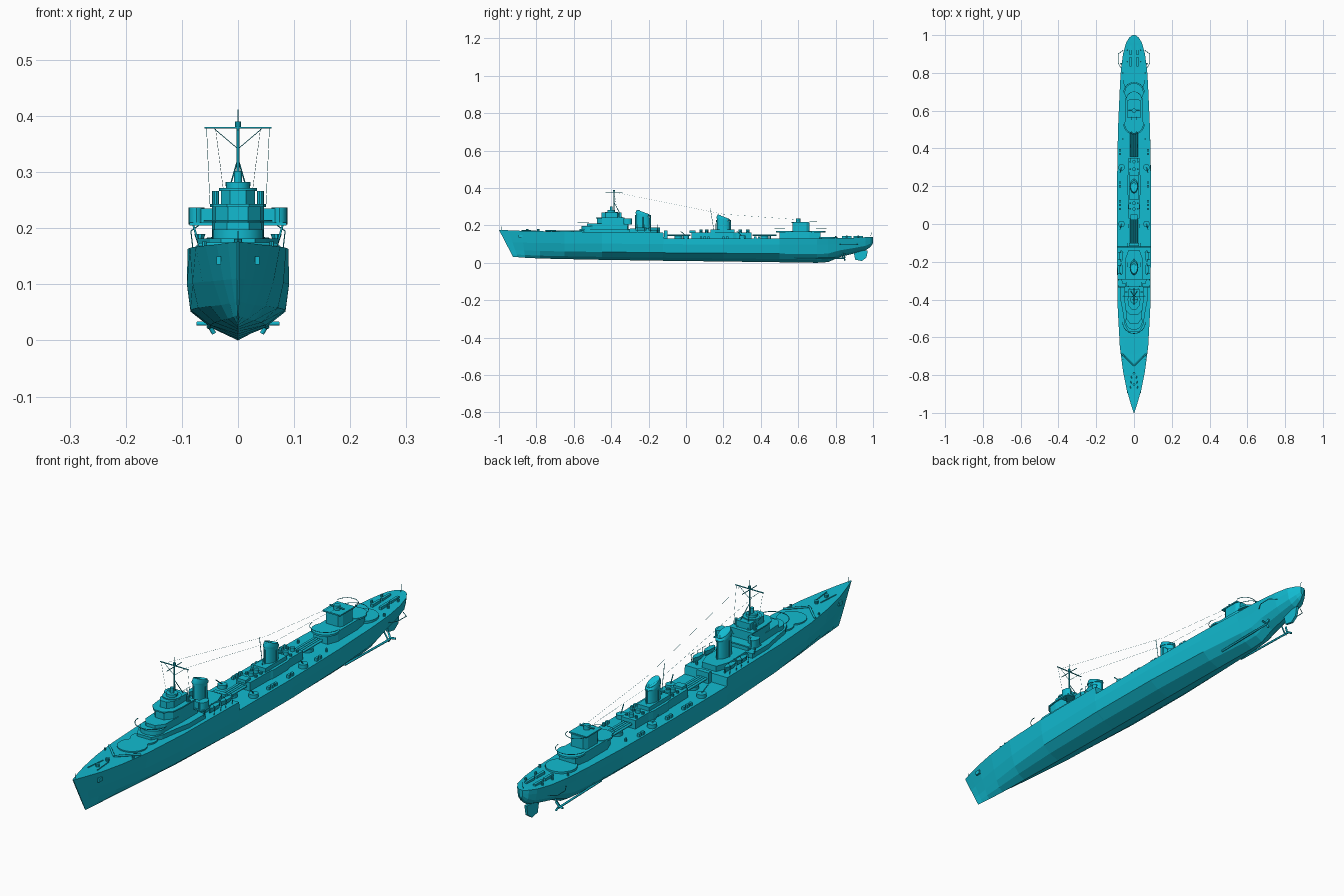
import bpy, bmesh, math
from mathutils import Vector

if "Cube" in bpy.data.objects:
    bpy.data.objects.remove(bpy.data.objects["Cube"])

teal = bpy.data.materials.new("teal")
teal.use_nodes = True
COLOUR = (0.006, 0.5, 0.64, 1)
teal.diffuse_color = COLOUR
teal.node_tree.nodes["Principled BSDF"].inputs["Base Color"].default_value = COLOUR


def finish(name, bm, smooth=False):
    bmesh.ops.recalc_face_normals(bm, faces=bm.faces[:])
    mesh = bpy.data.meshes.new(name)
    bm.to_mesh(mesh)
    bm.free()
    mesh.materials.append(teal)
    ob = bpy.data.objects.new(name, mesh)
    bpy.context.collection.objects.link(ob)
    if smooth:
        bpy.ops.object.select_all(action='DESELECT')
        ob.select_set(True)
        bpy.context.view_layer.objects.active = ob
        bpy.ops.object.shade_smooth_by_angle(angle=math.radians(35))
    return ob


def both_sides(ob):
    ob.modifiers.new("Mirror", 'MIRROR')
    return ob


def loft(name, rings, smooth=False):
    bm = bmesh.new()
    loops = [[bm.verts.new(p) for p in ring] for ring in rings]
    n = len(loops[0])
    for a, b in zip(loops, loops[1:]):
        for i in range(n):
            j = (i + 1) % n
            bm.faces.new((a[i], a[j], b[j], b[i]))
    bm.faces.new(loops[0])
    bm.faces.new(loops[-1])
    return finish(name, bm, smooth)


def block(name, x, y0, y1, z0, z1, cx=0):
    ring = [(-x, y0), (x, y0), (x, y1), (-x, y1)]
    return loft(name, [[(cx + u, v, z) for u, v in ring] for z in (z0, z1)])


def house(name, half, z0, z1):
    """Deckhouse from one half of its plan outline."""
    ring = half + [(-x, y) for x, y in reversed(half)]
    return loft(name, [[(x, y, z) for x, y in ring] for z in (z0, z1)])


def drum(name, x, y, z0, z1, r, r2=None, n=24, ry=1):
    angles = [math.tau * i / n for i in range(n)]
    return loft(name, [[(x + q * math.cos(a), y + q * ry * math.sin(a), z) for a in angles]
                       for z, q in ((z0, r), (z1, r2 or r))], True)


def rod(name, points, r=0.0015, cyclic=False):
    curve = bpy.data.curves.new(name, 'CURVE')
    curve.dimensions = '3D'
    curve.bevel_depth = r
    curve.bevel_resolution = 1
    curve.use_fill_caps = True
    s = curve.splines.new('POLY')
    s.points.add(len(points) - 1)
    for p, q in zip(s.points, points):
        p.co = (*q, 1)
    s.use_cyclic_u = cyclic
    curve.materials.append(teal)
    ob = bpy.data.objects.new(name, curve)
    bpy.context.collection.objects.link(ob)
    return ob


def arc(y, z, r, start, end, n=16):
    return [(r * math.cos(math.radians(start + (end - start) * i / n)),
             y + r * math.sin(math.radians(start + (end - start) * i / n)), z) for i in range(n + 1)]


# Hull: y, half width, deck z, keel z, fullness, rake of the stem
stations = [(-1, .002, .176, .032, .8, .075), (-.95, .018, .174, .03, .35, .05),
            (-.88, .038, .171, .027, .42, .02), (-.78, .058, .169, .023, .55, 0),
            (-.65, .075, .167, .02, .7, 0), (-.45, .086, .165, .016, .88, 0),
            (-.122, .09, .163, .011, 1, 0), (-.118, .09, .131, .011, 1, 0),
            (.2, .09, .13, .007, 1, 0), (.5, .085, .13, .003, .92, 0),
            (.7, .076, .13, 0, .8, 0), (.76, .073, .131, .004, .76, 0),
            (.82, .069, .132, .03, .78, 0), (.9, .058, .134, .05, .8, 0),
            (.96, .042, .137, .067, .85, 0), (.987, .025, .138, .085, .9, 0), (1, .008, .138, .105, .9, 0)]
rings = []
for y, w, zd, zk, f, rake in stations:
    half = []
    for ratio, z in ((.55 * f, .022), (.94 * f, .05), (1.01 * (.45 + .55 * f), .098), (1, zd)):
        t = (z - .005) / (zd - .005)
        half.append((ratio * w, y + rake * (1 - t), zk + t * (zd - zk)))
    rings.append([(0, y + rake, zk)] + half + [(-a, b, c) for a, b, c in reversed(half)])
loft("hull", rings)

# Rudder, shafts, propellers and guards
loft("rudder", [[(x, .895, .062), (x, .972, .066), (x, .965, .028), (x, .94, .01), (x, .905, .016)]
                for x in (-.005, .005)])
both_sides(rod("propeller_shaft", [(.047, .58, .026), (.052, .85, .024)], .004))
both_sides(rod("shaft_strut", [(.052, .835, .024), (.025, .84, .06)], .003))
for i in range(3):
    a = math.tau * i / 3
    tip = Vector((.053 + .02 * math.cos(a), .85, .03 + .02 * math.sin(a)))
    both_sides(rod("propeller_blade", [(.053, .845, .03), tip], .004))
both_sides(rod("propeller_guard", [(.065, .82, .1), (.083, .85, .1), (.084, .9, .1), (.057, .92, .1)], .0015))

# Foredeck: breakwater, gun rings, anchor gear
both_sides(rod("breakwater", [(0, -.75, .171), (.045, -.705, .171), (.068, -.685, .17)], .004))
for y, r in ((-.64, .053), (-.57, .049)):
    drum("fore_gun_ring", 0, y, .16, .172, r, n=32)
for y in (-.85, -.79):
    drum("capstan", 0, y, .168, .181, .007, n=10)
both_sides(block("anchor", .004, -.895, -.875, .135, .15, cx=.034))
both_sides(rod("anchor_chain", [(.012, -.8, .172), (.02, -.88, .173)], .002))
rod("jackstaff", [(0, -.985, .17), (0, -.985, .195)], .001)

# Bridge, stacked in tiers
house("bridge_base", [(.03, -.57), (.05, -.53), (.062, -.45), (.072, -.4), (.072, -.3)], .155, .182)
house("bridge_lower", [(.02, -.53), (.042, -.5), (.046, -.4), (.046, -.31)], .18, .21)
drum("bridge_gun_tub", 0, -.515, .18, .198, .045)
house("bridge_middle", [(.018, -.475), (.04, -.45), (.046, -.41), (.046, -.33)], .205, .238)
house("bridge_roof", [(.02, -.482), (.045, -.455), (.05, -.41), (.05, -.33)], .238, .243)
house("bridge_upper", [(.014, -.452), (.03, -.43), (.03, -.345)], .24, .268)
drum("bridge_top", 0, -.4, .266, .272, .034, n=16)
drum("director_base", 0, -.4, .27, .282, .021, n=16)
drum("director", 0, -.4, .28, .302, .007, n=12)
rod("director_arm", [(-.022, -.4, .279), (.022, -.4, .279)], .004)
rod("bridge_rail", arc(-.52, .213, .06, 180, 360), .0015)
block("wing_deck", .086, -.335, -.29, .205, .21)
both_sides(drum("wing_tub", .074, -.312, .207, .237, .014, n=16, ry=1.6))
both_sides(block("wing_link", .012, -.332, -.315, .21, .235, cx=.054))
both_sides(rod("wing_strut", [(.08, -.31, .207), (.068, -.31, .165)], .002))
both_sides(drum("signal_lamp", .04, -.36, .243, .266, .006, n=10))

# Foremast and rigging
rod("foremast", [(0, -.385, .24), (0, -.385, .385)], .0028)
rod("mast_pole", [(0, -.385, .38), (0, -.385, .412)], .001)
drum("masthead", 0, -.385, .38, .39, .005, n=10)
rod("yard", [(-.06, -.385, .379), (.06, -.385, .379)], .002)
rod("cross_yard", [(0, -.43, .375), (0, -.34, .375)], .0015)
both_sides(rod("yard_stay", [(.042, -.385, .377), (.002, -.385, .343)], .0008))
both_sides(rod("signal_line", [(.056, -.385, .378), (.05, -.36, .243)], .0004))
both_sides(rod("aerial", [(.04, -.38, .377), (.025, .2, .26), (.01, .61, .23)], .0003))
both_sides(rod("mast_leg", [(.03, -.33, .22), (.001, -.383, .32)], .0015))

# Funnels: oval trunks with sloping caps and steam pipes


def funnel(name, y, z0, z1, rx, ry):
    def ring(z, k, slope):
        return [(k * rx * math.cos(a), y + k * ry * math.sin(a), z - slope * math.sin(a))
                for a in (math.tau * i / 24 for i in range(24))]
    loft(name, [ring(z0, 1.05, 0), ring(z1 - .02, 1, .008)], True)
    loft(name + "_cap", [ring(z1 - .02, 1.1, .008), ring(z1 - .015, 1.12, .008),
                         ring(z1 - .003, .9, .012), ring(z1 - .006, .55, .012)], True)
    for s in (-1, 1):
        rod(name + "_steam_pipe", [(0, y + s * (ry + .005), z0), (0, y + s * (ry + .004), z1 - .02)], .003)
    both_sides(rod(name + "_side_pipe", [(rx + .003, y, z0), (rx + .003, y, z1 - .03)], .002))


house("fore_funnel_house", [(.045, -.3), (.048, -.19), (.03, -.14)], .155, .184)
funnel("fore_funnel", -.23, .18, .275, .02, .036)
house("aft_funnel_house", [(.03, .03), (.032, .15), (.036, .16), (.036, .25), (.03, .27), (.03, .35)], .125, .163)
block("funnel_plinth", .026, .13, .26, .16, .178)
funnel("aft_funnel", .2, .175, .25, .02, .034)
rod("aft_mast", [(0, .15, .17), (0, .13, .29)], .0012)

# Midships: torpedo mounts, vents, gun tubs, boats
for y in (-.04, .42):
    drum("torpedo_base", 0, y, .125, .143, .022)
    for x in (-.015, -.005, .005, .015):
        rod("torpedo_tube", [(x, y - .065, .148), (x, y + .065, .148)], .005)
block("midship_house", .026, -.117, -.1, .125, .172)
block("midship_locker", .018, .02, .05, .16, .172)
for y in (.08, .11, .29, .33):
    drum("vent", 0, y, .16, .177, .009, n=12)
    both_sides(drum("side_vent", .02, y, .16, .172, .005, n=10))
for y in (0, .3):
    both_sides(drum("side_gun_tub", .066, y, .125, .145, .017, n=16))
    both_sides(rod("side_gun", [(.066, y, .143), (.074, y - .028, .168)], .002))
for y in (-.24, -.17):
    both_sides(loft("boat", [[(.068 + w * s, y + d, z) for s, z in ((-1, .19), (1, .19), (.4, .172), (-.4, .172))]
                             for d, w in ((-.03, .003), (-.015, .01), (.015, .01), (.03, .003))]))
    for d in (-.02, .02):
        both_sides(rod("davit", [(.08, y + d, .16), (.084, y + d, .195), (.07, y + d, .205)], .0012))
for y in (.08, .1, .12, .2, .22, .37, .39):
    both_sides(block("deck_locker", .005, y - .006, y + .006, .125, .142, cx=.075))

# Aft deckhouse with gun platforms and director
house("aft_house", [(.03, .5), (.045, .54), (.045, .66), (.035, .72)], .125, .168)
drum("aft_platform_fore", 0, .53, .163, .17, .05, n=32)
drum("aft_platform_rear", 0, .695, .163, .17, .05, n=32)
drum("after_gun_ring", 0, .755, .125, .139, .056, n=32)
house("aft_control", [(.025, .57), (.035, .585), (.035, .645), (.025, .66)], .165, .216)
block("aft_control_roof", .038, .565, .655, .214, .219)
drum("aft_director", 0, .6, .217, .236, .012, n=12)
rod("aft_rangefinder", [(-.03, .6, .228), (.03, .6, .228)], .003)
rod("aft_roof_rail", arc(.66, .222, .04, 0, 180), .0012)
rod("platform_rail_fore", arc(.53, .182, .055, 180, 360), .0012)
rod("platform_rail_rear", arc(.695, .182, .055, 0, 180), .0012)

# Stern fittings
for y in (.86, .92):
    both_sides(drum("bollard", .035, y, .13, .145, .004, n=8))
    both_sides(block("depth_charge_rack", .005, y - .025, y + .025, .13, .143, cx=.018))
for y in (-.72, -.15, .45, .8):
    both_sides(drum("mooring_post", .06, y, .125 if y > -.118 else .16, .143 if y > -.118 else .176, .004, n=8))
rod("ensign_staff", [(0, .985, .135), (0, .993, .165)], .001)
